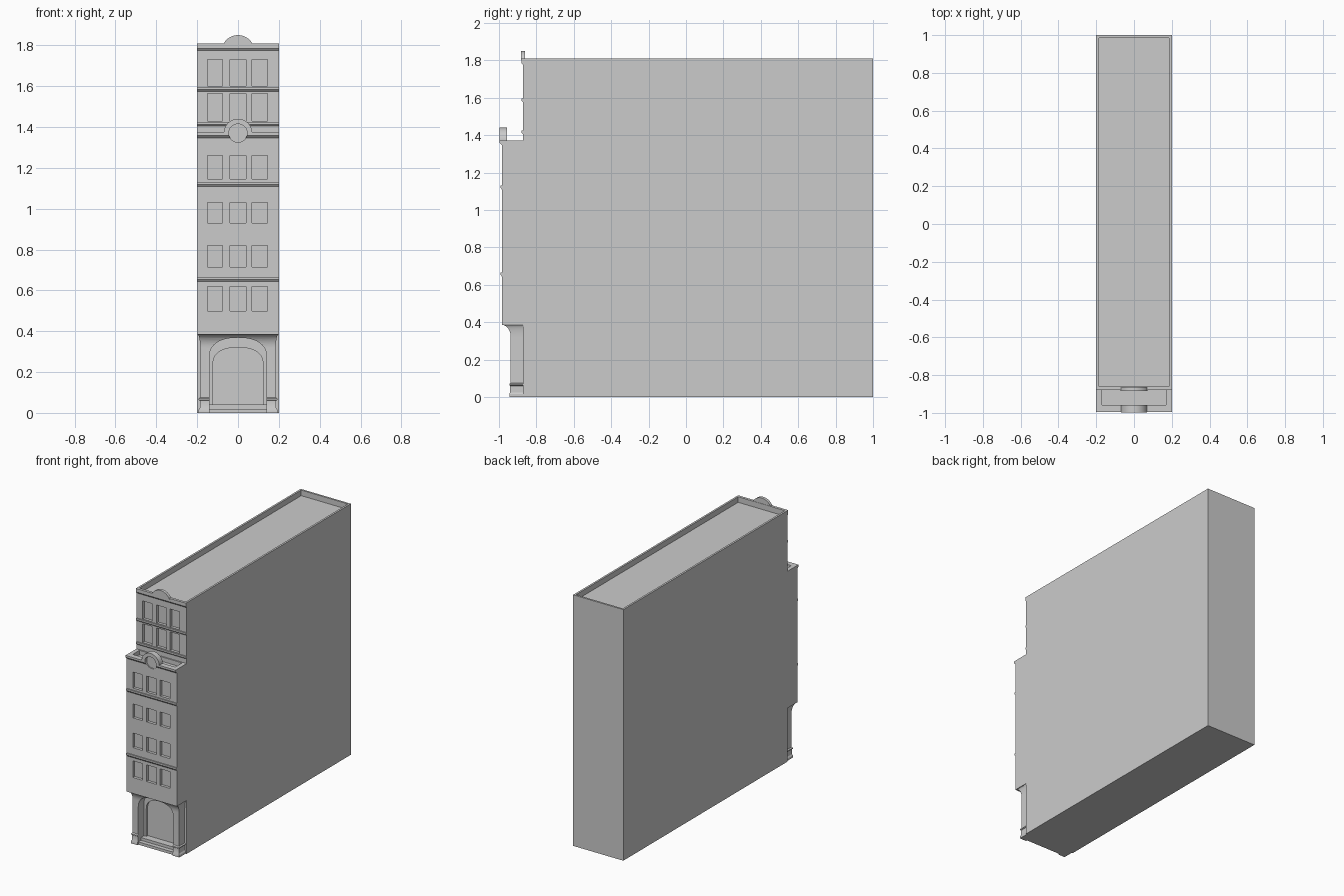
import bpy, bmesh, math
from mathutils import Vector

if "Cube" in bpy.data.objects:
    bpy.data.objects.remove(bpy.data.objects["Cube"])


def prism(name, pts, a, b, axis='y', bm=None):
    """Extrude a 2D outline: axis 'y' takes (x, z), axis 'x' takes (y, z)."""
    own = bm is None
    bm = bm or bmesh.new()
    put = (lambda p, t: (p[0], t, p[1])) if axis == 'y' else (lambda p, t: (t, p[0], p[1]))
    r0 = [bm.verts.new(put(p, a)) for p in pts]
    r1 = [bm.verts.new(put(p, b)) for p in pts]
    n = len(pts)
    bm.faces.new(r0)
    bm.faces.new(r1[::-1])
    for i in range(n):
        bm.faces.new((r0[i], r1[i], r1[(i + 1) % n], r0[(i + 1) % n]))
    return finish(name, bm) if own else None


def finish(name, bm):
    bmesh.ops.recalc_face_normals(bm, faces=bm.faces)
    me = bpy.data.meshes.new(name)
    bm.to_mesh(me)
    bm.free()
    ob = bpy.data.objects.new(name, me)
    bpy.context.collection.objects.link(ob)
    return ob


def rect(x0, x1, z0, z1):
    return [(x0, z0), (x1, z0), (x1, z1), (x0, z1)]


def arc(r, cz, a0=0, a1=360, n=32):
    full = a1 - a0 == 360
    return [(r * math.cos(t), cz + r * math.sin(t)) for t in
            (math.radians(a0 + (a1 - a0) * i / n) for i in range(n if full else n + 1))]


def arch(hw, z0, spring, top, n=24):
    e = 2 / 2.4
    pts = [(-hw, z0), (hw, z0)]
    for i in range(n + 1):
        t = math.pi * i / n
        c, s = math.cos(t), max(math.sin(t), 0)
        pts.append((math.copysign(hw * abs(c) ** e, c), spring + (top - spring) * s ** e))
    return pts


def cut(ob, cutter):
    m = ob.modifiers.new('cut', 'BOOLEAN')
    m.operation, m.solver, m.object = 'DIFFERENCE', 'EXACT', cutter
    dg = bpy.context.evaluated_depsgraph_get()
    me = bpy.data.meshes.new_from_object(ob.evaluated_get(dg))
    ob.modifiers.clear()
    ob.data = me


def smooth(ob):
    bpy.ops.object.select_all(action='DESELECT')
    ob.select_set(True)
    bpy.context.view_layer.objects.active = ob
    bpy.ops.object.shade_smooth_by_angle(angle=math.radians(30))


# building mass: one stepped side profile with ledges
F, U = -0.983, -0.871          # lower and upper facade planes
prof = [(1, 0), (1, 1.81), (U - .008, 1.81), (U - .008, 1.785), (U, 1.775)]
for z in (1.595, 1.425):
    prof += [(U, z), (U - .008, z), (U - .008, z - .012), (U, z - .02)]
prof += [(U, 1.372), (-.996, 1.372), (-.996, 1.358), (F, 1.345)]
for z in (1.13, .665):
    prof += [(F, z), (F - .008, z), (F - .008, z - .012), (F, z - .022)]
prof += [(F, .385), (U, .385), (U, 0)]
body = prism('building_body', prof, -.2, .2, 'x')

# recesses: windows, roof, terrace and door
bm = bmesh.new()
cols = [(-.15, -.075), (-.04, .04), (.068, .145)]
rows = [(.5, .62, F), (.715, .82, F), (.93, 1.03, F), (1.145, 1.26, F),
        (1.43, 1.565, U), (1.60, 1.73, U)]
for z0, z1, y in rows:
    for x0, x1 in cols:
        prism('', rect(x0, x1, z0, z1), y - .03, y + .02, bm=bm)
prism('', rect(-.186, .186, 1.77, 1.9), -.86, .986, bm=bm)
prism('', rect(-.17, .17, 1.34, 1.4), -.957, -.8795, bm=bm)
prism('', arch(.122, .04, .24, .32), -.9, -.855, bm=bm)
cutter = finish('recess_cutter', bm)
cut(body, cutter)

# round crests on the terrace front and roof front
crest = prism('terrace_crest', arc(.07, 1.37, 0, 180), -.998, -.957)
oculus = prism('oculus_cutter', arc(.045, 1.37), -1.1, -.975)
cut(body, oculus)
cut(crest, oculus)
top = prism('roof_crest', arc(.08, 1.77, 25, 155), -.883, -.862)

# entrance surround: lofted rectangle with moulded base and coved top
loft = [(.193, -.945, 0), (.193, -.945, .015), (.187, -.94, .025), (.187, -.94, .06),
        (.193, -.945, .064), (.193, -.945, .07), (.185, -.937, .076), (.185, -.937, .32)]
for i in range(1, 9):
    t = math.pi / 2 * i / 8
    loft.append((.185 + .014 * (1 - math.cos(t)), -.937 - .045 * (1 - math.cos(t)),
                 .32 + .065 * math.sin(t)))
loft.append((.199, -.982, .386))
bm = bmesh.new()
rings = [[bm.verts.new(p) for p in ((-w, y, z), (w, y, z), (w, U, z), (-w, U, z))]
         for w, y, z in loft]
for a, b in zip(rings, rings[1:]):
    for i in range(4):
        bm.faces.new((a[i], a[(i + 1) % 4], b[(i + 1) % 4], b[i]))
bm.faces.new(rings[0])
bm.faces.new(rings[-1])
porch = finish('entrance_surround', bm)
door_cut = prism('entrance_cutter', arch(.14, -.1, .27, .368), -1.1, -.8)
cut(porch, door_cut)

# entrance steps
prism('lower_step', rect(-.141, .141, 0, .02), -.935, U)
prism('upper_step', rect(-.141, .141, .02, .04), -.905, U)

for o in (cutter, oculus, door_cut):
    bpy.data.objects.remove(o)
for o in (crest, top, porch, body):
    smooth(o)

# centre the whole model in depth
for o in bpy.context.collection.objects:
    o.location.y -= .001 * 0
